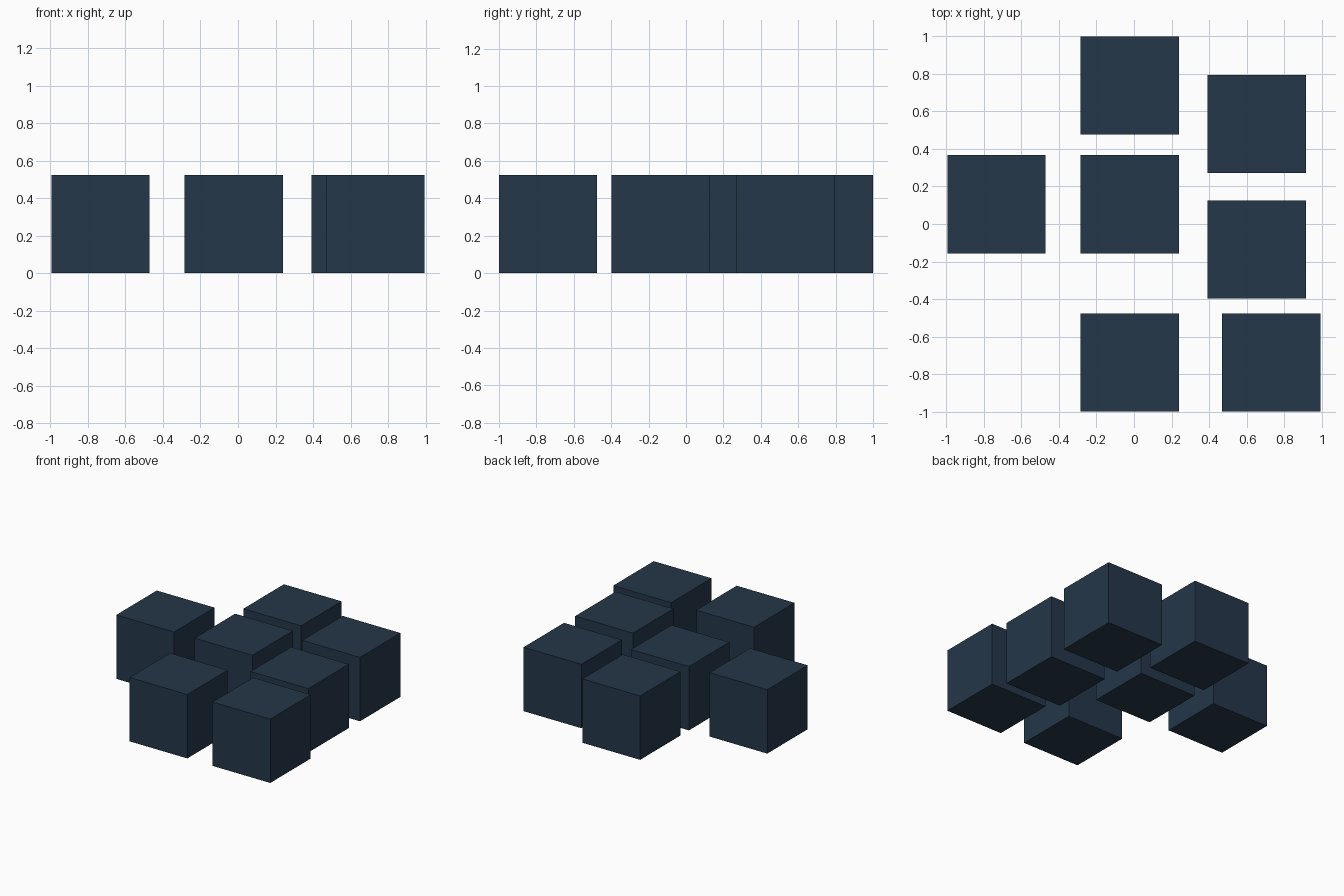
import bpy

if "Cube" in bpy.data.objects:
    bpy.data.objects.remove(bpy.data.objects["Cube"])

# Single dark slate blue colour
slate = bpy.data.materials.new("dark_slate_blue")
slate.diffuse_color = (0.018, 0.038, 0.067, 1.0)
slate.use_nodes = True
slate.node_tree.nodes["Principled BSDF"].inputs["Base Color"].default_value = slate.diffuse_color

SIZE = 0.524

# Cube centres on the ground plane
CENTRES = {
    "left_cube": (-0.733, 0.106),
    "middle_back_cube": (-0.022, 0.738),
    "middle_cube": (-0.022, 0.106),
    "middle_front_cube": (-0.022, -0.738),
    "right_back_cube": (0.655, 0.533),
    "right_cube": (0.655, -0.136),
    "right_front_cube": (0.731, -0.738),
}

# Identical cubes standing on the ground
for name, (x, y) in CENTRES.items():
    bpy.ops.mesh.primitive_cube_add(size=SIZE, location=(x, y, SIZE / 2))
    cube = bpy.context.object
    cube.name = name
    cube.data.materials.append(slate)
